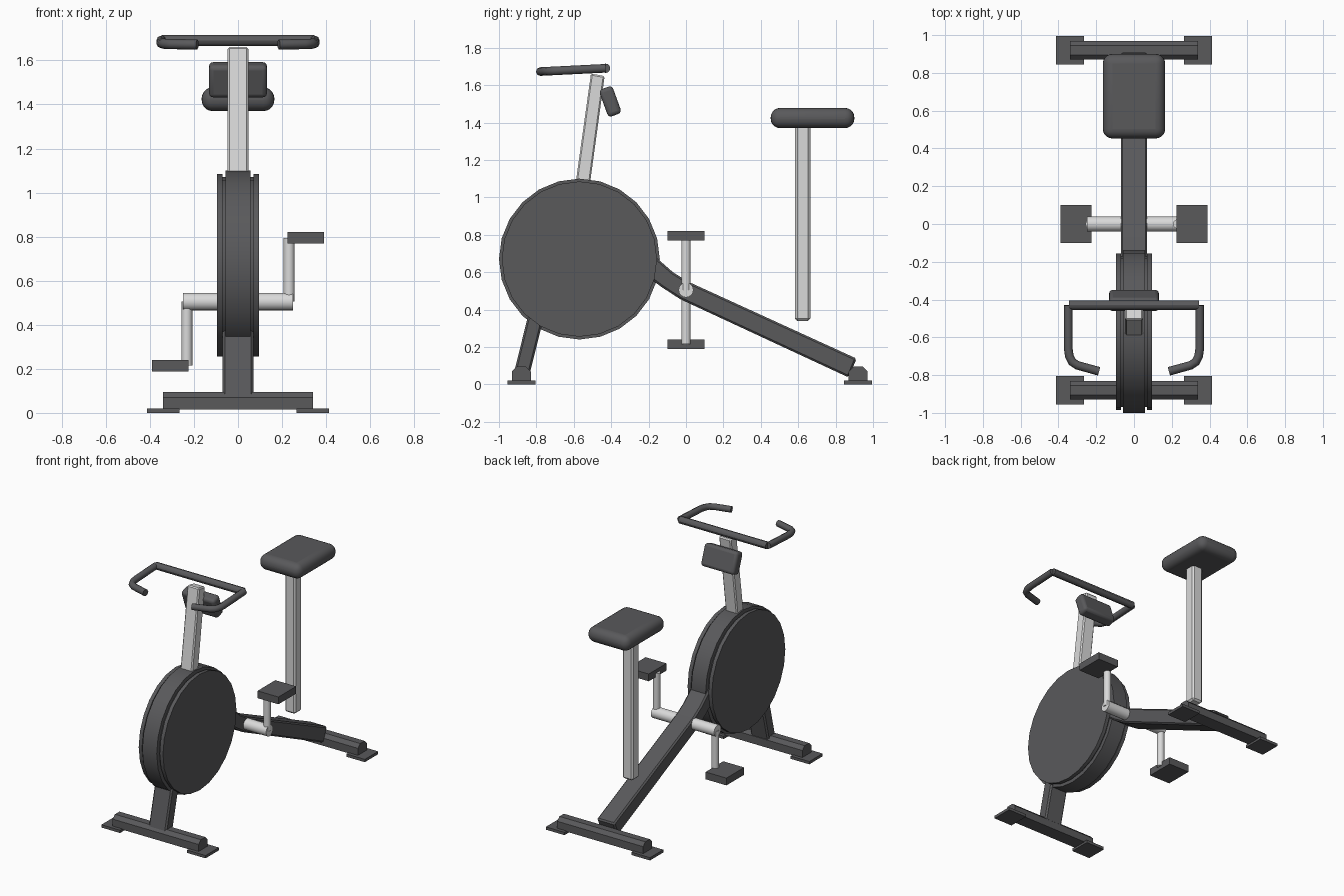
import bpy, bmesh, math
from mathutils import Vector

cube = bpy.data.objects.get("Cube")
if cube:
    bpy.data.objects.remove(cube, do_unlink=True)


def material(name, rgb):
    m = bpy.data.materials.new(name)
    m.use_nodes = True
    m.diffuse_color = (*rgb, 1)
    m.node_tree.nodes["Principled BSDF"].inputs["Base Color"].default_value = (*rgb, 1)
    return m


DARK = material("charcoal", (0.1, 0.1, 0.105))
LIGHT = material("light grey", (0.7, 0.7, 0.7))


def finish(ob, name, mat, bevel=0, segments=1):
    ob.name = name
    ob.data.materials.append(mat)
    if bevel:
        mod = ob.modifiers.new("Bevel", 'BEVEL')
        mod.width, mod.segments = bevel, segments
        mod.limit_method = 'ANGLE'
    bpy.ops.object.select_all(action='DESELECT')
    ob.select_set(True)
    bpy.context.view_layer.objects.active = ob
    if segments > 1:
        bpy.ops.object.shade_smooth_by_angle(angle=math.radians(35))
    return ob


def box(name, low, high, mat, bevel=0, segments=1, tilt=0):
    low, high = Vector(low), Vector(high)
    bpy.ops.mesh.primitive_cube_add(size=1, location=(low + high) / 2)
    ob = bpy.context.object
    ob.scale = high - low
    bpy.ops.object.transform_apply(location=False, rotation=False, scale=True)
    ob.rotation_euler.x = tilt
    return finish(ob, name, mat, bevel, segments)


def rod(name, a, b, radius, mat, sides=16):
    a, b = Vector(a), Vector(b)
    bpy.ops.mesh.primitive_cylinder_add(vertices=sides, radius=radius,
                                        depth=(b - a).length, location=(a + b) / 2)
    ob = bpy.context.object
    ob.rotation_euler = (b - a).to_track_quat('Z', 'Y').to_euler()
    finish(ob, name, mat)
    bpy.ops.object.shade_smooth_by_angle(angle=math.radians(30))
    return ob


def extrusion(name, outline, half_width, mat, bevel=0):
    """Extrude a (y, z) outline symmetrically across x."""
    bm = bmesh.new()
    face = bm.faces.new([bm.verts.new((-half_width, y, z)) for y, z in outline])
    new = bmesh.ops.extrude_face_region(bm, geom=[face])["geom"]
    bmesh.ops.translate(bm, vec=(2 * half_width, 0, 0),
                        verts=[v for v in new if isinstance(v, bmesh.types.BMVert)])
    bmesh.ops.recalc_face_normals(bm, faces=bm.faces)
    mesh = bpy.data.meshes.new(name)
    bm.to_mesh(mesh)
    bm.free()
    ob = bpy.data.objects.new(name, mesh)
    bpy.context.collection.objects.link(ob)
    return finish(ob, name, mat, bevel)


def tube(name, points, radius, mat):
    curve = bpy.data.curves.new(name, 'CURVE')
    curve.dimensions = '3D'
    curve.bevel_depth, curve.bevel_resolution = radius, 2
    curve.use_fill_caps = True
    spline = curve.splines.new('POLY')
    spline.points.add(len(points) - 1)
    for p, co in zip(spline.points, points):
        p.co = (*co, 1)
    ob = bpy.data.objects.new(name, curve)
    bpy.context.collection.objects.link(ob)
    finish(ob, name, mat)
    bpy.ops.object.convert(target='MESH')
    bpy.ops.object.shade_smooth_by_angle(angle=math.radians(50))


# Floor stabilisers with chamfered tops and flat foot pads
for label, y in (("front", -0.88), ("rear", 0.92)):
    w, c = 0.05, 0.025
    extrusion(label + "_stabiliser",
              [(y - w, 0.015), (y + w, 0.015), (y + w, 0.07), (y + w - c, 0.095),
               (y - w + c, 0.095), (y - w, 0.07)], 0.34, DARK)
    for side, s in (("left", 1), ("right", -1)):
        x0, x1 = sorted((0.265 * s, 0.412 * s))
        box(f"{label}_{side}_foot_pad", (x0, y - 0.075, 0), (x1, y + 0.075, 0.02), DARK)

# Frame: bent rear beam and sloping front leg
extrusion("rear_beam", [(-0.3, 0.785), (-0.15, 0.67), (-0.07, 0.6), (0.01, 0.55),
                        (0.912, 0.138), (0.87, 0.037), (-0.03, 0.455),
                        (-0.13, 0.52), (-0.25, 0.61)], 0.07, DARK, 0.01)
extrusion("front_leg", [(-0.925, 0.04), (-0.84, 0.04), (-0.765, 0.34),
                        (-0.82, 0.4), (-0.85, 0.345)], 0.07, DARK, 0.01)

# Flywheel: central band, recessed core and two side discs
HUB = (-0.57, 0.67)
for label, x0, x1, r in (("flywheel_band", -0.057, 0.057, 0.43),
                         ("flywheel_core", -0.075, 0.075, 0.4),
                         ("left_flywheel_disc", 0.07, 0.096, 0.415),
                         ("right_flywheel_disc", -0.096, -0.07, 0.415)):
    rod(label, (x0, *HUB), (x1, *HUB), r, DARK, 24)

# Crank axle, arms and pedals, half a turn apart
AXLE_Z = 0.505
rod("crank_axle", (-0.25, 0, AXLE_Z), (0.25, 0, AXLE_Z), 0.04, LIGHT)
for side, s in (("left", 1), ("right", -1)):
    x, z = 0.232 * s, AXLE_Z + 0.29 * s
    rod(side + "_crank_arm", (x, 0, AXLE_Z), (x, 0, z), 0.025, LIGHT, 12)
    x0, x1 = sorted((0.225 * s, 0.39 * s))
    box(side + "_pedal", (x0, -0.1, z - 0.026), (x1, 0.1, z + 0.026), DARK)

# Seat and its post
box("seat_post", (-0.042, 0.583, 0.34), (0.042, 0.665, 1.39), LIGHT, 0.012)
seat = box("seat", (-0.165, 0.453, 1.37), (0.165, 0.9, 1.478), DARK, 0.05, 5)

# Handlebar post and console
extrusion("handlebar_post", [(-0.595, 1.04), (-0.518, 1.04), (-0.435, 1.648),
                             (-0.508, 1.662)], 0.047, LIGHT, 0.008)
box("console", (-0.132, -0.443, 1.435), (0.132, -0.367, 1.59), DARK, 0.02, 3,
    tilt=math.radians(20))

# Handlebar: crossbar and two grips curling inward
rod("handlebar_crossbar", (-0.345, -0.43, 1.69), (0.345, -0.43, 1.69), 0.025, DARK, 12)
path = [(0.348, -0.43), (0.348, -0.66), (0.342, -0.7), (0.327, -0.73),
        (0.3, -0.748), (0.185, -0.78)]
for side, s in (("left", 1), ("right", -1)):
    tube(side + "_grip", [(x * s, y, 1.69 + 0.05 * (y + 0.43)) for x, y in path],
         0.023, DARK)
